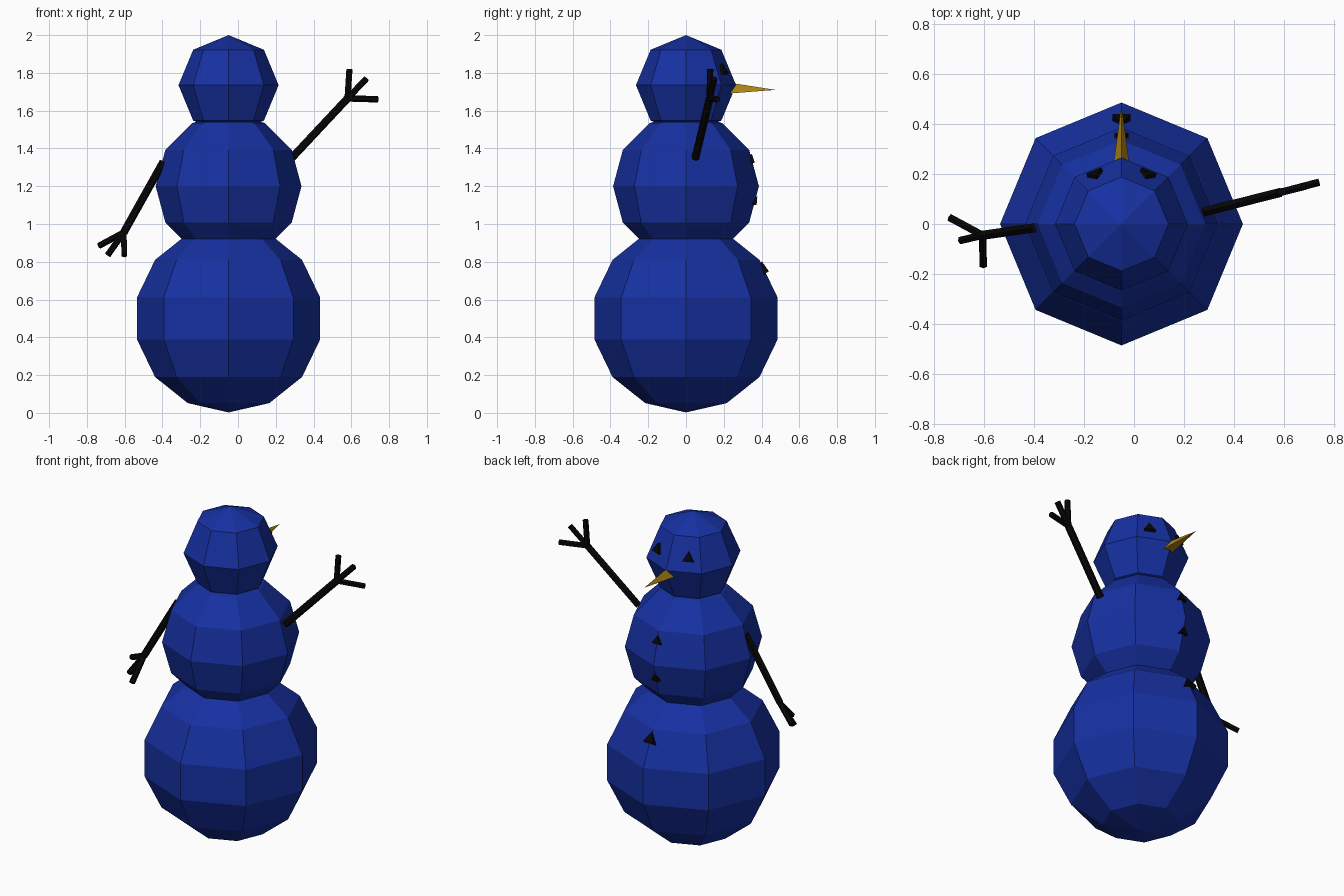
import bpy
from math import cos, sin, pi, radians
from mathutils import Vector, Matrix

if "Cube" in bpy.data.objects:
    bpy.data.objects.remove(bpy.data.objects["Cube"])

AX = -0.05  # x of the body axis


def material(name, rgb):
    m = bpy.data.materials.new(name)
    m.diffuse_color = (*rgb, 1)
    m.use_nodes = True
    m.node_tree.nodes["Principled BSDF"].inputs["Base Color"].default_value = m.diffuse_color
    return m


BLUE = material("blue", (0.008, 0.03, 0.36))
BLACK = material("black", (0.002, 0.002, 0.002))
GOLD = material("gold", (0.42, 0.23, 0.007))


def finish(name, mat):
    ob = bpy.context.object
    ob.name = name
    ob.data.materials.append(mat)
    return ob


def ball(name, z, r, rings):
    bpy.ops.mesh.primitive_uv_sphere_add(segments=8, ring_count=rings, radius=r,
                                         location=(AX, 0, z))
    return finish(name, BLUE)


def stick(name, a, b, r):
    a, b = Vector(a), Vector(b)
    d = b - a
    bpy.ops.mesh.primitive_cylinder_add(vertices=6, radius=r, depth=d.length,
                                        location=(a + b) / 2,
                                        rotation=d.to_track_quat('Z', 'Y').to_euler())
    return finish(name, BLACK)


def tri(name, loc, azimuth, elev, r, depth):
    """Triangular stud facing outwards, one corner pointing up."""
    az, el = radians(azimuth), radians(elev)
    n = Vector((cos(az) * cos(el), sin(az) * cos(el), sin(el)))
    up = Vector((-cos(az) * sin(el), -sin(az) * sin(el), cos(el)))
    side = up.cross(n)
    verts = []
    for t in (-depth / 2, depth / 2):
        for k in range(3):
            a = 2 * pi * k / 3
            verts.append(Vector(loc) + n * t + up * (r * cos(a)) + side * (r * sin(a)))
    me = bpy.data.meshes.new(name)
    me.from_pydata(verts, [], [(2, 1, 0), (3, 4, 5), (0, 1, 4, 3),
                               (1, 2, 5, 4), (2, 0, 3, 5)])
    me.materials.append(BLACK)
    ob = bpy.data.objects.new(name, me)
    bpy.context.collection.objects.link(ob)


# Body
ball("lower_body", 0.5, 0.4975, 7)
ball("middle_body", 1.2, 0.386, 6)
ball("head", 1.735, 0.265, 4)

# Arms with three twigs each
arms = {
    "right": ((0.285, 0.05, 1.35), (0.58, 0.125, 1.665),
              [(0.59, 0.128, 1.82), (0.68, 0.15, 1.77), (0.74, 0.167, 1.66)]),
    "left": ((-0.395, -0.015, 1.33), (-0.605, -0.045, 0.955),
             [(-0.735, 0.025, 0.885), (-0.69, -0.065, 0.835), (-0.602, -0.165, 0.835)]),
}
for side, (shoulder, wrist, tips) in arms.items():
    stick(side + "_arm", shoulder, wrist, 0.021)
    for i, tip in enumerate(tips):
        stick(f"{side}_twig_{i + 1}", wrist, tip, 0.017)

# Nose: three-sided spike with a ridge on top
bpy.ops.mesh.primitive_cone_add(vertices=3, radius1=0.038, radius2=0, depth=0.245)
nose = finish("nose", GOLD)
nose.data.transform(Matrix.Rotation(radians(-90), 4, 'X'))
if max(v.co.z for v in nose.data.vertices) < 0.03:  # keep the ridge upwards
    nose.data.transform(Matrix.Rotation(pi, 4, 'Y'))
nose.location = (AX, 0.3525, 1.71)

# Eyes
for s in (-1, 1):
    tri("eye", (AX + s * 0.103, 0.195, 1.81), 90 - s * 22.5, 22, 0.038, 0.03)

# Buttons
tri("button_top", (AX, 0.345, 1.335), 90, 18, 0.032, 0.03)
tri("button_middle", (AX, 0.36, 1.117), 90, -5, 0.03, 0.03)
tri("button_bottom", (AX, 0.412, 0.757), 90, 35, 0.042, 0.035)
